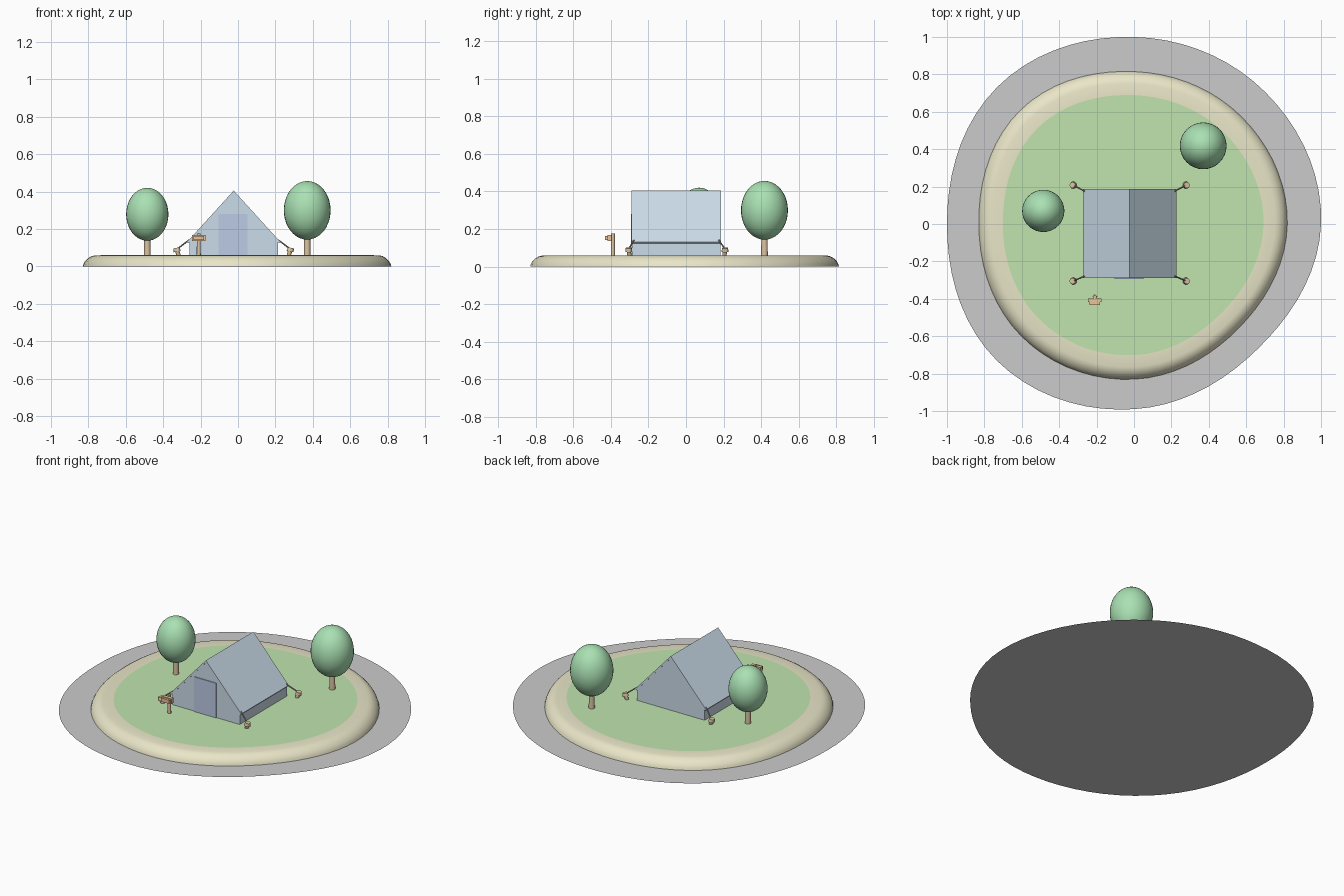
import bpy, bmesh, math
from mathutils import Vector

if "Cube" in bpy.data.objects:
    bpy.data.objects.remove(bpy.data.objects["Cube"])


def paint(ob, name, rgb):
    mat = bpy.data.materials.get(name) or bpy.data.materials.new(name)
    mat.diffuse_color = (*rgb, 1)
    mat.use_nodes = True
    mat.node_tree.nodes["Principled BSDF"].inputs["Base Color"].default_value = mat.diffuse_color
    ob.data.materials.append(mat)


def smooth(ob, angle=40):
    bpy.ops.object.select_all(action='DESELECT')
    ob.select_set(True)
    bpy.context.view_layer.objects.active = ob
    bpy.ops.object.shade_smooth_by_angle(angle=math.radians(angle))


SAND, GRASS = (.82, .79, .58), (.53, .78, .43)
LEAF, WOOD, BOARD = (.40, .75, .45), (.70, .55, .36), (.82, .56, .34)
CLOTH, DOOR, ROPE = (.60, .72, .82), (.50, .60, .78), (.35, .30, .24)

# Radii every 45 degrees, joined by a periodic smooth curve
ISLAND = [.82, .812, .815, .86, .83, .85, .83, .79]
WATER = [1.0, .995, 1.0, 1.035, 1.0, 1.035, .99, .94]


def radius(vals, t):
    k, f = divmod(t * 8, 1)
    a, b, c, d = (vals[(int(k) + j) % 8] for j in (-1, 0, 1, 2))
    return b + .5 * f * (c - a + f * (2*a - 5*b + 4*c - d + f * (3*(b - c) + d - a)))


def rings(name, vals, profile, rgb=None, cap=False, n=72):
    """Loft the outline through (scale, z) pairs, optionally filling the last."""
    bm = bmesh.new()
    loops = []
    for s, z in profile:
        loops.append([bm.verts.new((s * radius(vals, i / n) * math.cos(math.tau * i / n),
                                    s * radius(vals, i / n) * math.sin(math.tau * i / n), z))
                      for i in range(n)])
    for a, b in zip(loops, loops[1:]):
        for i in range(n):
            j = (i + 1) % n
            bm.faces.new((a[i], a[j], b[j], b[i]))
    if cap:
        bm.faces.new(loops[-1])
    ob = finish(bm, name)
    if rgb:
        paint(ob, name, rgb)
    smooth(ob)
    return ob


def finish(bm, name):
    me = bpy.data.meshes.new(name)
    bm.to_mesh(me)
    bm.free()
    ob = bpy.data.objects.new(name, me)
    bpy.context.collection.objects.link(ob)
    return ob


def prism(name, pts, y0, y1, rgb, mat):
    """Extrude an x-z profile along y."""
    bm = bmesh.new()
    f = bm.faces.new([bm.verts.new((x, y0, z)) for x, z in pts])
    ext = bmesh.ops.extrude_face_region(bm, geom=[f])
    bmesh.ops.translate(bm, vec=(0, y1 - y0, 0),
                        verts=[v for v in ext['geom'] if isinstance(v, bmesh.types.BMVert)])
    bmesh.ops.recalc_face_normals(bm, faces=bm.faces)
    ob = finish(bm, name)
    paint(ob, mat, rgb)
    return ob


def rod(name, p, q, r1, r2, rgb, mat, sides=16):
    p, q = Vector(p), Vector(q)
    bpy.ops.mesh.primitive_cone_add(vertices=sides, radius1=r1, radius2=r2,
                                    depth=(q - p).length, location=(p + q) / 2)
    ob = bpy.context.object
    ob.name = name
    ob.rotation_euler = (q - p).to_track_quat('Z', 'Y').to_euler()
    paint(ob, mat, rgb)
    smooth(ob)


def box(name, lo, hi, rgb, mat):
    prism(name, [(lo[0], lo[2]), (hi[0], lo[2]), (hi[0], hi[2]), (lo[0], hi[2])],
          lo[1], hi[1], rgb, mat)


# Water, sandy shore and lawn
rings("water", WATER, [(1, 0)], cap=True)
rings("sand", ISLAND, [(1, 0), (.995, .014), (.985, .028), (.967, .043), (.945, .054),
                       (.92, .059), (.84, .06)], SAND)
rings("grass", ISLAND, [(.845, .06)], GRASS, cap=True)

# Tent body, roof sheets and door
G, CX, Y0, Y1 = .06, -.023, -.29, .187
prism("tent_body", [(CX - .237, G), (CX + .237, G), (CX + .237, .135),
                    (CX, .395), (CX - .237, .135)], Y0 + .002, Y1 - .002, CLOTH, "cloth")
for side, s in (("left", -1), ("right", 1)):
    prism("tent_roof_" + side, [(CX, .405), (CX + s * .249, .131), (CX + s * .242, .123),
                                (CX, .39)], Y0, Y1, CLOTH, "cloth")
box("tent_door", (-.103, Y0 - .003, G), (.052, Y0 + .004, .28), DOOR, "door")

# Guy ropes and pegs at the four corners
for sx in (-1, 1):
    for y, ye, sy in ((-.305, -.278, -1), (.208, .175, 1)):
        x = CX + sx * .302
        tag = ("left" if sx < 0 else "right") + ("_front" if sy < 0 else "_back")
        foot = Vector((x - sx * .008, y - sy * .004, G - .005))
        top = Vector((x, y, .085))
        rod("peg_" + tag, foot, top, .011, .012, WOOD, "wood", 12)
        rod("peg_head_" + tag, top - Vector((0, 0, .006)), top + Vector((sx * .004, 0, .014)),
            .019, .016, WOOD, "wood", 12)
        eave = Vector((CX + sx * .24, ye, .14))
        rod("rope_" + tag, eave, top + Vector((0, 0, .008)), .004, .004, ROPE, "rope", 8)

# Wooden sign post
rod("sign_post", (-.21, -.389, G - .01), (-.21, -.389, .175), .011, .010, WOOD, "wood", 12)
box("sign_board", (-.246, -.418, .136), (-.175, -.397, .168), BOARD, "board")
box("sign_ledge", (-.238, -.432, .14), (-.183, -.418, .163), BOARD, "board")

# Trees
for tag, x, y, r, z0, z1 in (("left", -.485, .07, .113, .137, .42),
                             ("right", .37, .418, .125, .143, .456)):
    rod("trunk_" + tag, (x, y, G - .01), (x, y, z0 + .04), .018, .016, WOOD, "wood")
    bpy.ops.mesh.primitive_uv_sphere_add(segments=32, ring_count=20, radius=1,
                                         location=(x, y, (z0 + z1) / 2))
    crown = bpy.context.object
    crown.name = "crown_" + tag
    crown.scale = (r, r, (z1 - z0) / 2)
    paint(crown, "leaf", LEAF)
    smooth(crown)
